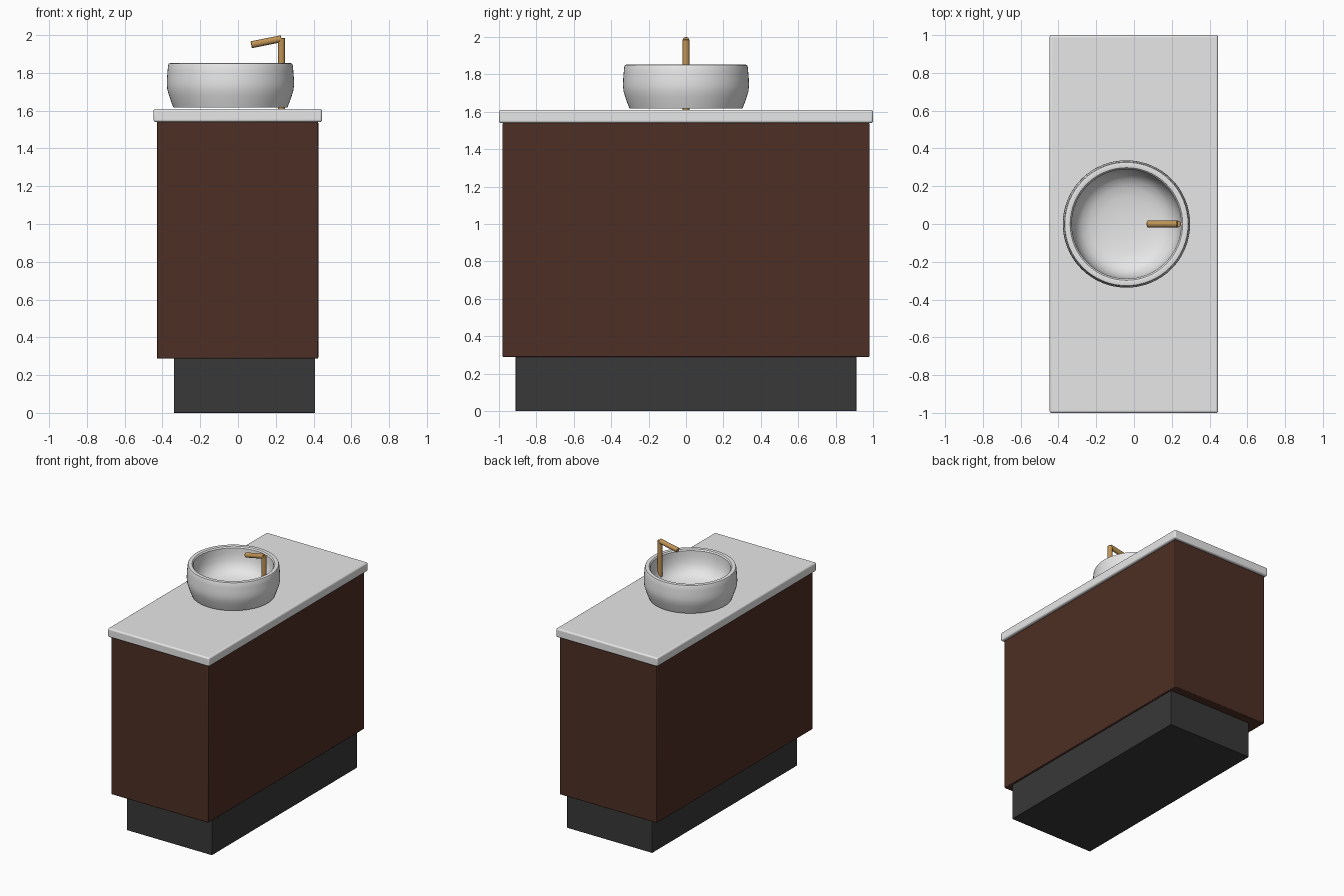
import bpy, bmesh, math
from mathutils import Vector

if "Cube" in bpy.data.objects:
    bpy.data.objects.remove(bpy.data.objects["Cube"])


def material(name, rgb):
    m = bpy.data.materials.new(name)
    m.diffuse_color = (*rgb, 1)
    m.use_nodes = True
    m.node_tree.nodes["Principled BSDF"].inputs["Base Color"].default_value = m.diffuse_color
    return m


WOOD = material("dark wood", (0.075, 0.028, 0.018))
BLACK = material("charcoal", (0.04, 0.04, 0.04))
STONE = material("white stone", (0.8, 0.8, 0.8))
CERAMIC = material("white ceramic", (0.85, 0.85, 0.85))
BRASS = material("brass", (0.52, 0.29, 0.09))


def finish(name, bm, mat, bevel=0, segments=2):
    bmesh.ops.recalc_face_normals(bm, faces=bm.faces)
    me = bpy.data.meshes.new(name)
    bm.to_mesh(me)
    bm.free()
    ob = bpy.data.objects.new(name, me)
    bpy.context.collection.objects.link(ob)
    me.materials.append(mat)
    if bevel:
        mod = ob.modifiers.new("bevel", "BEVEL")
        mod.width, mod.segments = bevel, segments
        mod.limit_method = "ANGLE"
    bpy.ops.object.select_all(action="DESELECT")
    bpy.context.view_layer.objects.active = ob
    ob.select_set(True)
    bpy.ops.object.shade_smooth_by_angle(angle=math.radians(35))
    return ob


def box(name, lo, hi, mat, bevel, segments=2):
    bm = bmesh.new()
    bmesh.ops.create_cube(bm, size=1)
    for v in bm.verts:
        v.co = [l + (h - l) * (c + 0.5) for l, h, c in zip(lo, hi, v.co)]
    return finish(name, bm, mat, bevel, segments)


def rod(name, a, b, radius, mat):
    a, b = Vector(a), Vector(b)
    bm = bmesh.new()
    bmesh.ops.create_cone(bm, cap_ends=True, segments=32, radius1=radius,
                          radius2=radius, depth=(b - a).length)
    rot = (b - a).to_track_quat("Z", "Y")
    for v in bm.verts:
        v.co = rot @ v.co + (a + b) / 2
    return finish(name, bm, mat, 0.003)


# Cabinet, recessed plinth and stone top
box("plinth", (-0.34, -0.91, 0), (0.408, 0.91, 0.29), BLACK, 0.002)
box("cabinet", (-0.43, -0.98, 0.288), (0.425, 0.98, 1.54), WOOD, 0.005)
box("countertop", (-0.447, -1, 1.54), (0.445, 1, 1.61), STONE, 0.012, 4)

# Round vessel basin, turned from a profile of (radius, height)
profile = [(0, 1.617), (0.302, 1.617), (0.313, 1.645), (0.325, 1.68), (0.334, 1.71),
           (0.337, 1.74), (0.336, 1.77), (0.333, 1.81), (0.33, 1.84), (0.326, 1.85),
           (0.312, 1.853), (0.298, 1.85), (0.29, 1.84), (0.288, 1.80), (0.28, 1.75),
           (0.262, 1.71), (0.235, 1.68), (0.195, 1.66), (0.14, 1.648), (0.07, 1.642),
           (0, 1.64)]
bm = bmesh.new()
verts = [bm.verts.new((r - 0.04, 0, z)) for r, z in profile]
edges = [bm.edges.new(p) for p in zip(verts, verts[1:])]
bmesh.ops.spin(bm, geom=verts + edges, cent=(-0.04, 0, 0), axis=(0, 0, 1),
               angle=math.tau, steps=64)
bmesh.ops.remove_doubles(bm, verts=bm.verts, dist=1e-4)
finish("basin", bm, CERAMIC)

# Brass tap: upright pipe and drooping spout
rod("tap_pipe", (0.23, 0, 1.60), (0.23, 0, 1.985), 0.0185, BRASS)
rod("tap_spout", (0.23, 0, 1.981), (0.07, 0, 1.949), 0.0185, BRASS)
